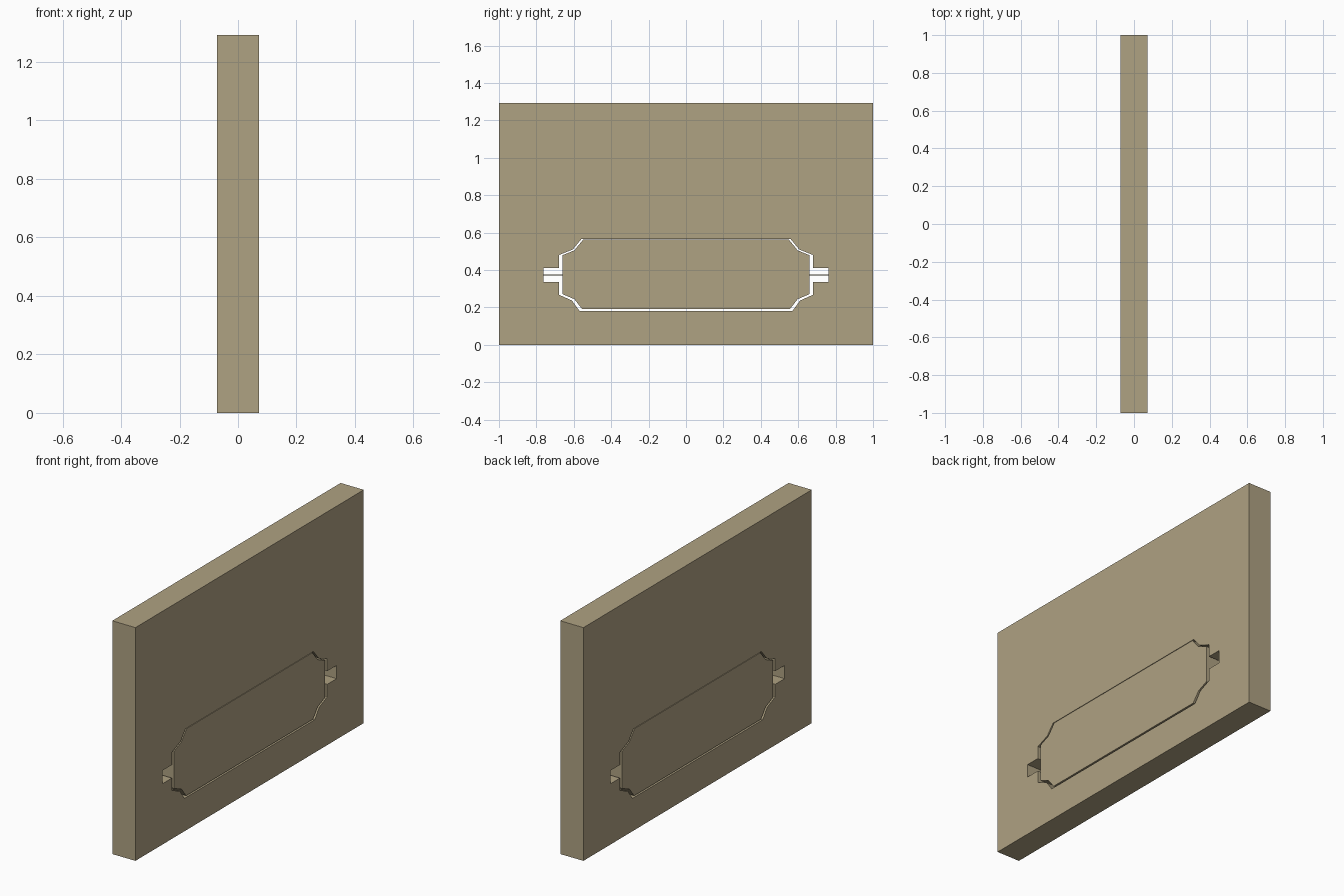
import bpy, bmesh, math
from mathutils import Matrix

if "Cube" in bpy.data.objects:
    bpy.data.objects.remove(bpy.data.objects["Cube"])

T = 0.071      # half thickness of the slab
tan = bpy.data.materials.new("sand_stone")
tan.diffuse_color = (0.43, 0.36, 0.225, 1)
tan.use_nodes = True
tan.node_tree.nodes["Principled BSDF"].inputs["Base Color"].default_value = tan.diffuse_color


def mirrored(half):
    """Close a right-hand half profile (top to bottom) into a symmetric loop."""
    return half + [(-y, z) for y, z in reversed(half)]


def finish(name, bm):
    bmesh.ops.recalc_face_normals(bm, faces=bm.faces[:])
    mesh = bpy.data.meshes.new(name)
    bm.to_mesh(mesh)
    bm.free()
    mesh.materials.append(tan)
    ob = bpy.data.objects.new(name, mesh)
    bpy.context.collection.objects.link(ob)
    return ob


def slab(name, loops):
    """Fill the loops (later ones are holes) in the YZ plane and extrude along x."""
    bm = bmesh.new()
    edges = []
    for loop in loops:
        vs = [bm.verts.new((-T, y, z)) for y, z in loop]
        edges += [bm.edges.new((vs[i - 1], vs[i])) for i in range(len(vs))]
    bmesh.ops.triangle_fill(bm, edges=edges, use_beauty=True, normal=(1, 0, 0))
    ext = bmesh.ops.extrude_face_region(bm, geom=bm.faces[:], use_keep_orig=True)
    verts = [g for g in ext["geom"] if isinstance(g, bmesh.types.BMVert)]
    bmesh.ops.translate(bm, verts=verts, vec=(2 * T, 0, 0))
    return finish(name, bm)


# Wall slab with a shaped opening that has a pivot notch at each end
opening = mirrored([(0.56, 0.565), (0.605, 0.51), (0.68, 0.48), (0.68, 0.41),
                    (0.762, 0.41), (0.762, 0.337), (0.68, 0.337), (0.68, 0.268),
                    (0.61, 0.237), (0.57, 0.182)])
slab("wall", [mirrored([(1, 1.293), (1, 0)]), opening])

# Flap sitting in the opening with a narrow gap
slab("flap", [mirrored([(0.55, 0.562), (0.597, 0.505), (0.66, 0.479),
                        (0.66, 0.271), (0.597, 0.244), (0.555, 0.191)])])

# Thin pivot pins across the notches
for side, label in ((-1, "left"), (1, "right")):
    bm = bmesh.new()
    bmesh.ops.create_cone(bm, cap_ends=True, segments=8, radius1=0.003, radius2=0.003,
                          depth=0.104,
                          matrix=Matrix.Translation((0, side * 0.711, 0.374))
                          @ Matrix.Rotation(math.pi / 2, 4, 'X'))
    finish(label + "_pivot_pin", bm)
